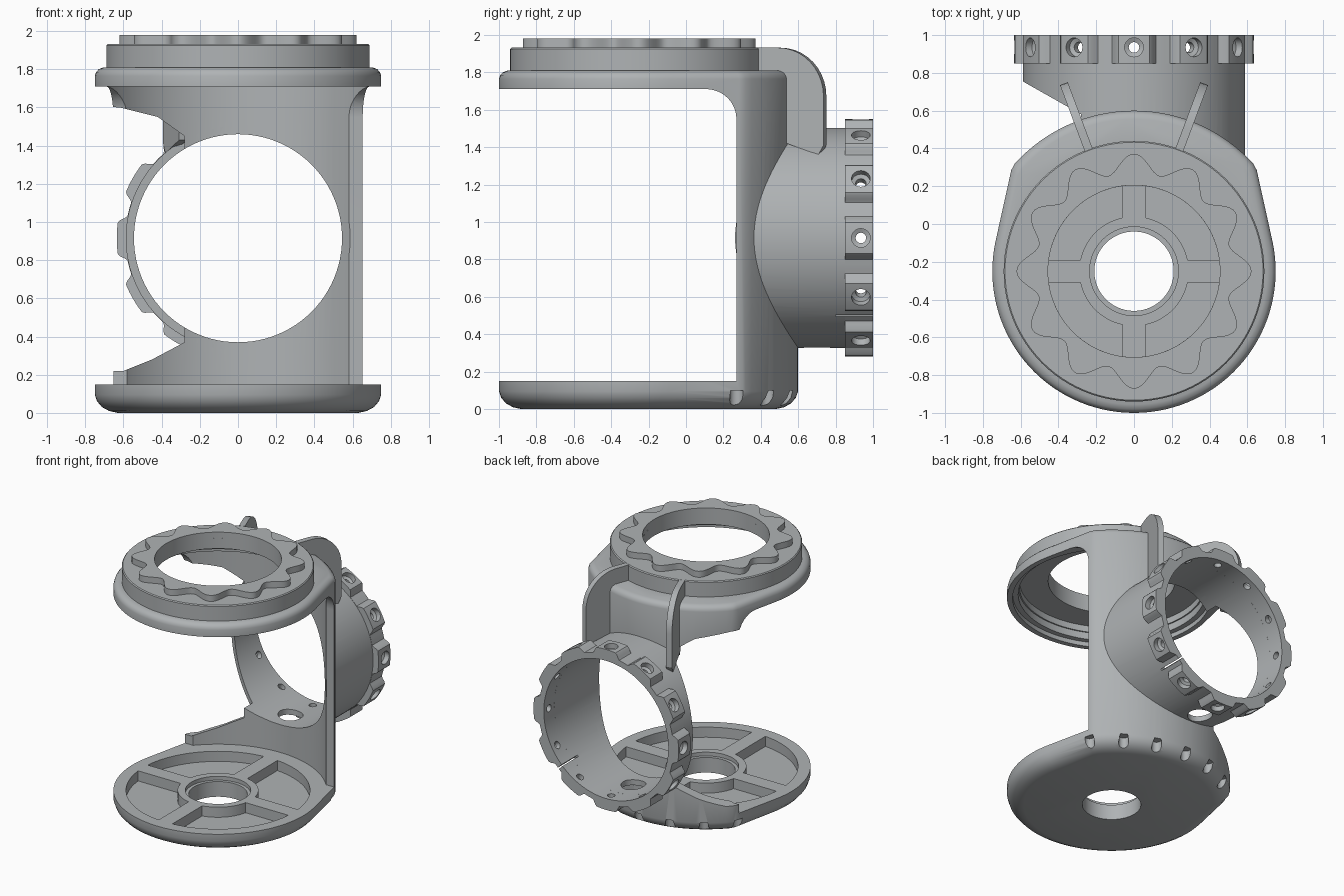
import bpy, bmesh
from math import sin, cos, pi, radians, asin, sqrt
from mathutils import Matrix, Vector

if "Cube" in bpy.data.objects:
    bpy.data.objects.remove(bpy.data.objects["Cube"])

grey = bpy.data.materials.new("light_grey")
grey.diffuse_color = (0.43, 0.45, 0.46, 1)
grey.use_nodes = True
grey.node_tree.nodes["Principled BSDF"].inputs["Base Color"].default_value = grey.diffuse_color

CY = -0.25                                   # centre of the round platform
T = Matrix.Translation
UP = T((0, CY, 0))                           # lathe axis of base and collar
BACK = T((0, 0, 0.915)) @ Matrix.Rotation(-pi / 2, 4, 'X')   # axis of the rear tube
SIDE = Matrix(((0, 0, 1, 0), (1, 0, 0, 0), (0, 1, 0, 0), (0, 0, 0, 1)))


def loft(name, rings, mat=Matrix(), ring_closed=False):
    """Skin equal rings; cap the ends, or join last ring to first."""
    bm = bmesh.new()
    vs = [[bm.verts.new(mat @ Vector(p)) for p in r] for r in rings]
    n = len(rings[0])
    pairs = list(zip(vs, vs[1:])) + ([(vs[-1], vs[0])] if ring_closed else [])
    for a, b in pairs:
        for i in range(n):
            j = (i + 1) % n
            bm.faces.new((a[i], a[j], b[j], b[i]))
    if not ring_closed:
        bm.faces.new(vs[0])
        bm.faces.new(vs[-1])
    bmesh.ops.recalc_face_normals(bm, faces=bm.faces)
    me = bpy.data.meshes.new(name)
    bm.to_mesh(me)
    bm.free()
    me.materials.append(grey)
    ob = bpy.data.objects.new(name, me)
    bpy.context.collection.objects.link(ob)
    return ob


def prism(name, pts, z0, z1, mat=Matrix()):
    return loft(name, [[(x, y, z) for x, y in pts] for z in (z0, z1)], mat)


def circle(r, n=96):
    return [(r * cos(2 * pi * i / n), r * sin(2 * pi * i / n)) for i in range(n)]


def lathe(name, prof, mat, n=96, closed=True):
    return loft(name, [[(x, y, z) for x, y in circle(r, n)] for r, z in prof], mat, closed)


def cut(ob, cutters):
    for c in cutters:
        c.hide_render = True
        m = ob.modifiers.new("cut", 'BOOLEAN')
        m.operation, m.solver, m.object = 'DIFFERENCE', 'EXACT', c
    dg = bpy.context.evaluated_depsgraph_get()
    me = bpy.data.meshes.new_from_object(ob.evaluated_get(dg))
    ob.modifiers.clear()
    ob.data = me


def outline(d):
    """Teardrop plan: round front, wider arc at the back, inset by d."""
    back = [((0.85 - d) * cos(a), (0.85 - d) * sin(a))
            for a in (radians(42 + 96 * i / 32) for i in range(33))]
    front = [((0.75 - d) * cos(a), (0.75 - d) * sin(a))
             for a in (radians(168 + 204 * i / 64) for i in range(65))]
    c = 0.842 - d
    corner = [(c * cos(radians(a)), c * sin(radians(a))) for a in (140.5, 39.5)]
    return back + corner[:1] + front + corner[1:]


helpers = []


def helper(ob):
    helpers.append(ob)
    return ob


# ---- shared cutters
room = helper(prism("room_cutter", circle(0.78, 128), 0.15, 1.71, UP))
bore = helper(prism("bore_cutter", circle(0.545), 0.1, 1.3, BACK))
edge = [(-0.95, 0.22), (-0.6, 0.22), (-0.45, 0.28), (-0.28, 0.37),
        (-0.28, 1.45), (-0.42, 1.55), (-0.62, 1.6), (-0.95, 1.62)]
left_gap = helper(loft("left_gap_cutter", [[(x, 0, z) for x, z in edge],
                  [(x, 0.62 + 0.565 * (-0.35 - x), z) for x, z in edge]]))

# ---- main frame: base plate, rear wall and hood in one loft
levels = [(0.12, 0), (0.075, 0.01), (0.038, 0.03), (0.012, 0.06), (0, 0.095),
          (0, 1.765), (0.006, 1.785), (0.02, 1.80), (0.045, 1.81)]
frame = loft("frame", [[(x, y, z) for x, y in outline(d)] for d, z in levels], UP)
arch = [(-1.2, 0.15), (0.27, 0.15)] + [
    (0.11 + 0.16 * cos(a), 1.55 + 0.16 * sin(a)) for a in (i * pi / 16 for i in range(9))
] + [(-1.2, 1.71)]
cutters = [room, helper(prism("arch_cutter", arch, -1, 1, SIDE)),
           helper(lathe("hood_cutter", [(0.71, 1.6), (0.71, 1.745), (0.67, 1.745), (0.67, 1.9)],
                        UP, closed=False)),
           helper(lathe("hub_cutter", [(0.21, -0.1), (0.21, 0.12), (0.235, 0.12), (0.235, 0.3)],
                        UP, closed=False)), bore, left_gap]


def arc(r, w, flip):
    """Arc between two spokes of half width w."""
    a0 = asin(w / r)
    a = [a0 + (pi / 2 - 2 * a0) * i / 16 for i in range(17)]
    return [(r * cos(t), r * sin(t)) for t in (a[::-1] if flip else a)]


# four pockets in the base, finger notches round the back edge
for k in range(4):
    pocket = arc(0.29, 0.06, False) + arc(0.66, 0.06, True)
    cutters.append(helper(prism("pocket_cutter", pocket, 0.07, 0.2,
                                UP @ Matrix.Rotation(k * pi / 2, 4, 'Z'))))
for k in range(-3, 4):
    a = radians(90 + 17 * k)
    cutters.append(helper(prism("notch_cutter", circle(0.036, 20), -0.05, 0.1,
                                T((0.825 * cos(a), CY + 0.825 * sin(a), 0)))))
cut(frame, cutters)

# ---- top collar and scalloped ring
lathe("collar", [(0.66, 1.80), (0.69, 1.80), (0.69, 1.925), (0.683, 1.932),
                 (0.455, 1.932), (0.455, 1.85), (0.66, 1.85)], UP)


def scallop(r_at, n):
    return [(r_at(a) * cos(a), r_at(a) * sin(a)) for a in (2 * pi * i / n for i in range(n))]


def toothed(name, outer, r_in, z0, z1, mat):
    inner = circle(r_in, len(outer))
    rings = [(inner, z0), (outer, z0), (outer, z1), (inner, z1)]
    return loft(name, [[(x, y, z) for x, y in p] for p, z in rings], mat, True)


toothed("scalloped_ring", scallop(lambda a: 0.572 + 0.05 * cos(12 * a), 192),
        0.455, 1.925, 1.98, UP)

# ---- two curved ribs from the collar down to the tube
rib = [(0.685, 1.932), (0.80, 1.932)] + [
    (0.80 + 0.26 * sin(t), 1.672 + 0.26 * cos(t)) for t in (i * pi / 20 for i in range(1, 11))
] + [(1.06, 1.41), (1.03, 1.36), (0.82, 1.43), (0.82, 1.7), (0.685, 1.76)]
for side, ang in (("right", 69.5), ("left", 110.5)):
    prism(side + "_rib", rib, -0.022, 0.022,
          UP @ Matrix.Rotation(radians(ang), 4, 'Z') @ Matrix.Rotation(pi / 2, 4, 'X'))

# ---- rear tube
tube = lathe("rear_tube", [(0.545, 0.2), (0.588, 0.2), (0.588, 0.87), (0.545, 0.87)], BACK)
drain = helper(prism("drain_cutter", circle(0.09, 32), 0.2, 0.6, T((-0.03, 0.70, 0))))
slit = helper(prism("slit_cutter", [(0.4, -0.006), (0.8, -0.006), (0.8, 0.006), (0.4, 0.006)],
                    0.8, 1.1, BACK @ Matrix.Rotation(pi / 4, 4, 'Z')))
cut(tube, [room, left_gap, drain, slit])


# ---- mounting ring with twelve drilled bosses
def boss(a):
    off = abs((a + pi / 12) % (pi / 6) - pi / 12)      # angle from nearest boss
    t = min(1, max(0, (off - radians(7.5)) / radians(4)))
    return 0.635 - 0.045 * t * t * (3 - 2 * t)


ring = toothed("mounting_ring", scallop(boss, 288), 0.545, 0.85, 1.0, BACK)
holes = [slit]
for k in range(12):
    m = BACK @ T((0, 0, 0.935)) @ Matrix.Rotation(k * pi / 6, 4, 'Z') @ Matrix.Rotation(pi / 2, 4, 'Y')
    holes.append(helper(lathe("screw_cutter", [(0.028, 0.5), (0.028, 0.585), (0.05, 0.595),
                                               (0.05, 0.7)], m, 24, False)))
cut(ring, holes)

# ---- tidy up: drop cutters, smooth curved faces
for h in helpers:
    bpy.data.objects.remove(h)
for ob in bpy.context.collection.objects:
    ob.select_set(True)
    bpy.context.view_layer.objects.active = ob
bpy.ops.object.shade_smooth_by_angle(angle=radians(30))
